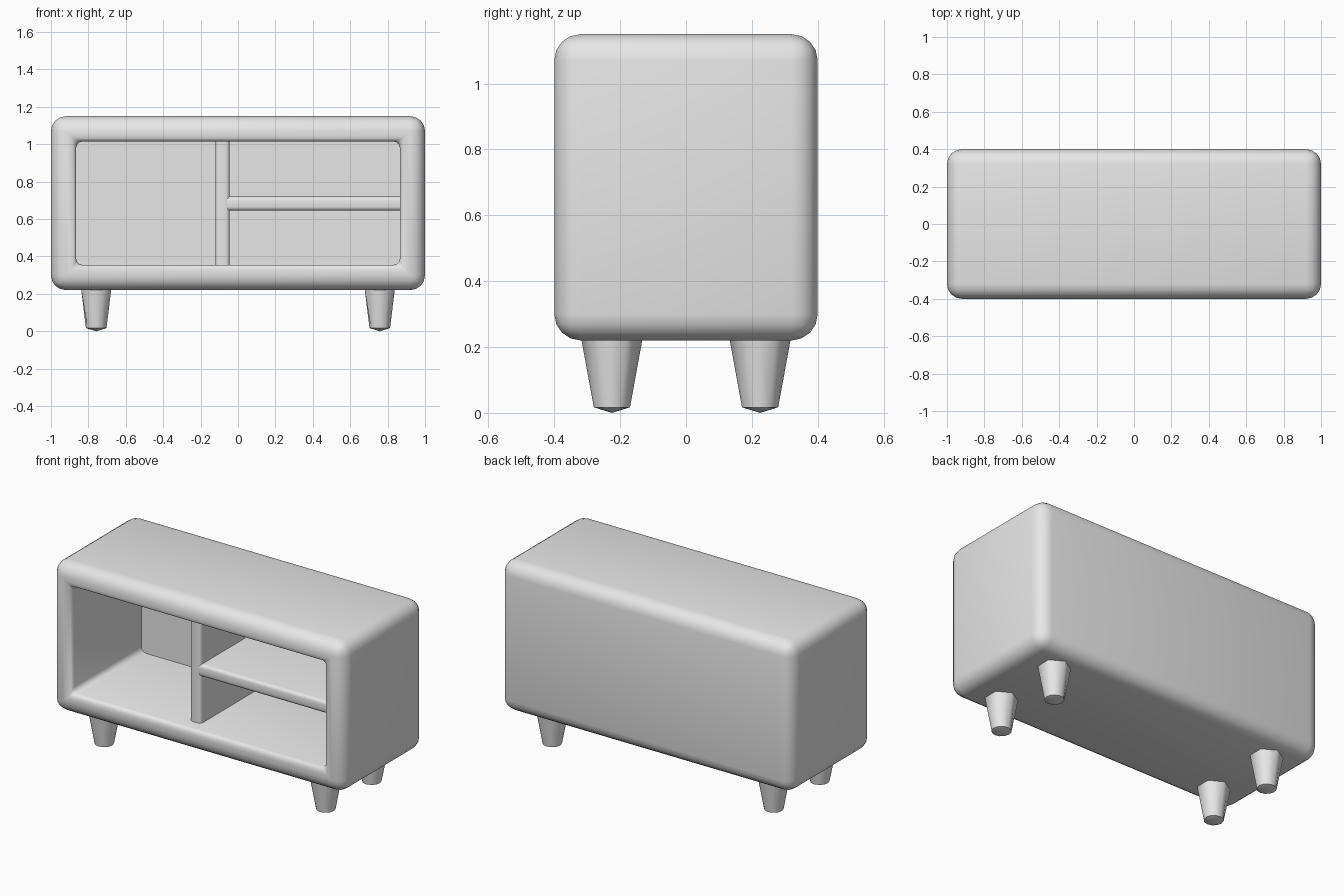
import bpy, bmesh, math

if "Cube" in bpy.data.objects:
    bpy.data.objects.remove(bpy.data.objects["Cube"], do_unlink=True)

grey = bpy.data.materials.new("plain_grey")
grey.use_nodes = True
colour = (0.8, 0.8, 0.8, 1)
grey.diffuse_color = colour
grey.node_tree.nodes["Principled BSDF"].inputs["Base Color"].default_value = colour


def finish(name, bm, angle=40):
    bmesh.ops.recalc_face_normals(bm, faces=bm.faces[:])
    mesh = bpy.data.meshes.new(name)
    bm.to_mesh(mesh)
    bm.free()
    mesh.materials.append(grey)
    ob = bpy.data.objects.new(name, mesh)
    bpy.context.collection.objects.link(ob)
    bpy.ops.object.select_all(action="DESELECT")
    ob.select_set(True)
    bpy.context.view_layer.objects.active = ob
    bpy.ops.object.shade_smooth_by_angle(angle=math.radians(angle))
    return ob


def box(low, high):
    bm = bmesh.new()
    bmesh.ops.create_cube(bm, size=1)
    for v in bm.verts:
        v.co = [h if c > 0 else l for c, l, h in zip(v.co, low, high)]
    return bm


def bevel(bm, edges, size, segments):
    bmesh.ops.bevel(bm, geom=edges, offset=size, segments=segments,
                    profile=0.5, affect="EDGES", clamp_overlap=True)


# Rounded cabinet body with a hollow opened from the front face
FRONT, BACK_PANEL, ROUND, RIM = -0.4, 0.29, 0.08, 0.135
bm = box((-1, FRONT, 0.22), (1, 0.4, 1.15))
bevel(bm, bm.edges[:], ROUND, 4)
bm.normal_update()
front = max((f for f in bm.faces if f.normal.y < -0.99), key=lambda f: f.calc_area())
bmesh.ops.inset_region(bm, faces=[front], thickness=RIM - ROUND, use_even_offset=True)
lip = list(front.edges)
floor = bmesh.ops.extrude_discrete_faces(bm, faces=[front])["faces"][0]
bmesh.ops.translate(bm, verts=floor.verts[:], vec=(0, BACK_PANEL - FRONT, 0))
corners = [e for v in floor.verts for e in v.link_edges if e not in floor.edges[:]]
bevel(bm, lip + corners, 0.033, 3)
finish("cabinet_body", bm)


# Divider and shelf, rounded along their front edges
def board(name, low, high):
    bm = box(low, high)
    axis = 2 if high[2] - low[2] > high[0] - low[0] else 0
    edges = [e for e in bm.edges
             if all(v.co.y < low[1] + 0.001 for v in e.verts)
             and abs(e.verts[0].co[axis] - e.verts[1].co[axis]) > 0.2]
    bevel(bm, edges, 0.02, 3)
    finish(name, bm)


board("divider", (-0.12, -0.3, 0.35), (-0.045, 0.3, 1.02))
board("shelf", (-0.06, -0.3, 0.645), (0.87, 0.3, 0.72))


# Tapered legs: six-sided at the top, round at the foot, shallow pointed base
def leg(name, x, y):
    bm = bmesh.new()
    top, foot = [], []
    for i in range(12):
        a = math.pi / 2 + i * math.pi / 6
        r = 0.093 * (1 if i % 2 == 0 else math.cos(math.pi / 6))
        top.append(bm.verts.new((x + r * math.cos(a), y + r * math.sin(a), 0.225)))
        foot.append(bm.verts.new((x + 0.055 * math.cos(a), y + 0.055 * math.sin(a), 0.017)))
    tip = bm.verts.new((x, y, 0))
    for i in range(12):
        j = (i + 1) % 12
        bm.faces.new((top[i], top[j], foot[j], foot[i]))
        bm.faces.new((foot[i], foot[j], tip))
    bm.faces.new(top)
    finish(name, bm, 62)


for side, x in (("left", 0.758), ("right", -0.758)):
    for end, y in (("front", -0.225), ("back", 0.225)):
        leg(f"{end}_{side}_leg", x, y)
